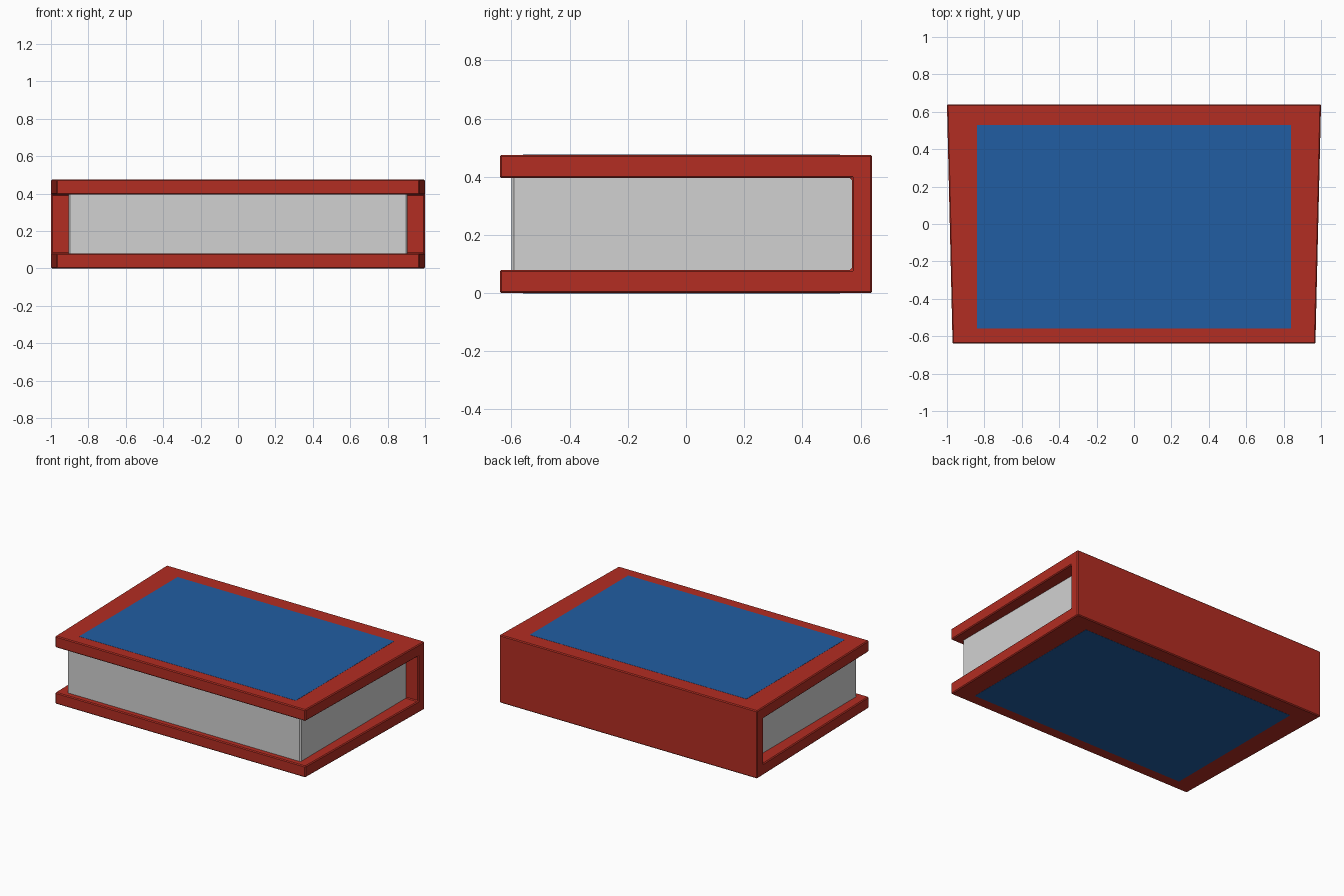
import bpy, bmesh

cube = bpy.data.objects.get("Cube")
if cube:
    bpy.data.objects.remove(cube, do_unlink=True)


def material(name, color):
    mat = bpy.data.materials.new(name)
    mat.use_nodes = True
    mat.diffuse_color = (*color, 1)
    mat.node_tree.nodes["Principled BSDF"].inputs["Base Color"].default_value = (*color, 1)
    return mat


red = material("red cover", (0.45, 0.026, 0.016))
blue = material("blue panel", (0.015, 0.11, 0.36))
white = material("white paper", (0.64, 0.64, 0.64))


def add_object(name, bm, mat, bevel=0):
    bmesh.ops.recalc_face_normals(bm, faces=bm.faces)
    mesh = bpy.data.meshes.new(name)
    bm.to_mesh(mesh)
    bm.free()
    mesh.materials.append(mat)
    obj = bpy.data.objects.new(name, mesh)
    bpy.context.collection.objects.link(obj)
    if bevel:
        mod = obj.modifiers.new("soft edges", "BEVEL")
        mod.width = bevel
        mod.segments = 1
    return obj


def box(name, x, y, z, mat, bevel=0):
    """Box from (low, high) ranges on each axis."""
    bm = bmesh.new()
    bmesh.ops.create_cube(bm, size=1)
    for v in bm.verts:
        v.co = [r[0] if c < 0 else r[1] for c, r in zip(v.co, (x, y, z))]
    return add_object(name, bm, mat, bevel)


# Cover: C-shaped profile swept across the width, tapering toward the front
FRONT, BACK, SPINE = -0.64, 0.64, 0.57
HEIGHT, LOW, HIGH = 0.475, 0.08, 0.395
profile = [(FRONT, 0), (BACK, 0), (BACK, HEIGHT), (FRONT, HEIGHT),
           (FRONT, HIGH), (SPINE, HIGH), (SPINE, LOW), (FRONT, LOW)]


def half_width(y):
    return 0.97 + 0.03 * (y - FRONT) / (BACK - FRONT)


bm = bmesh.new()
rings = [[bm.verts.new((side * half_width(y), y, z)) for y, z in profile] for side in (-1, 1)]
for ring in rings:
    bm.faces.new(ring)
for i in range(len(profile)):
    j = (i + 1) % len(profile)
    bm.faces.new((rings[0][i], rings[0][j], rings[1][j], rings[1][i]))
add_object("cover", bm, red, 0.006)

# Page block, with its upright corners chamfered
pages = box("pages", (-0.905, 0.905), (-0.6, SPINE + 0.02), (LOW - 0.01, HIGH + 0.01), white, 0.008)

# Thin coloured panels on both cover faces
for name, z in (("top_panel", (HEIGHT - 0.003, HEIGHT + 0.001)), ("bottom_panel", (-0.001, 0.003))):
    box(name, (-0.84, 0.84), (-0.56, 0.53), z, blue)
